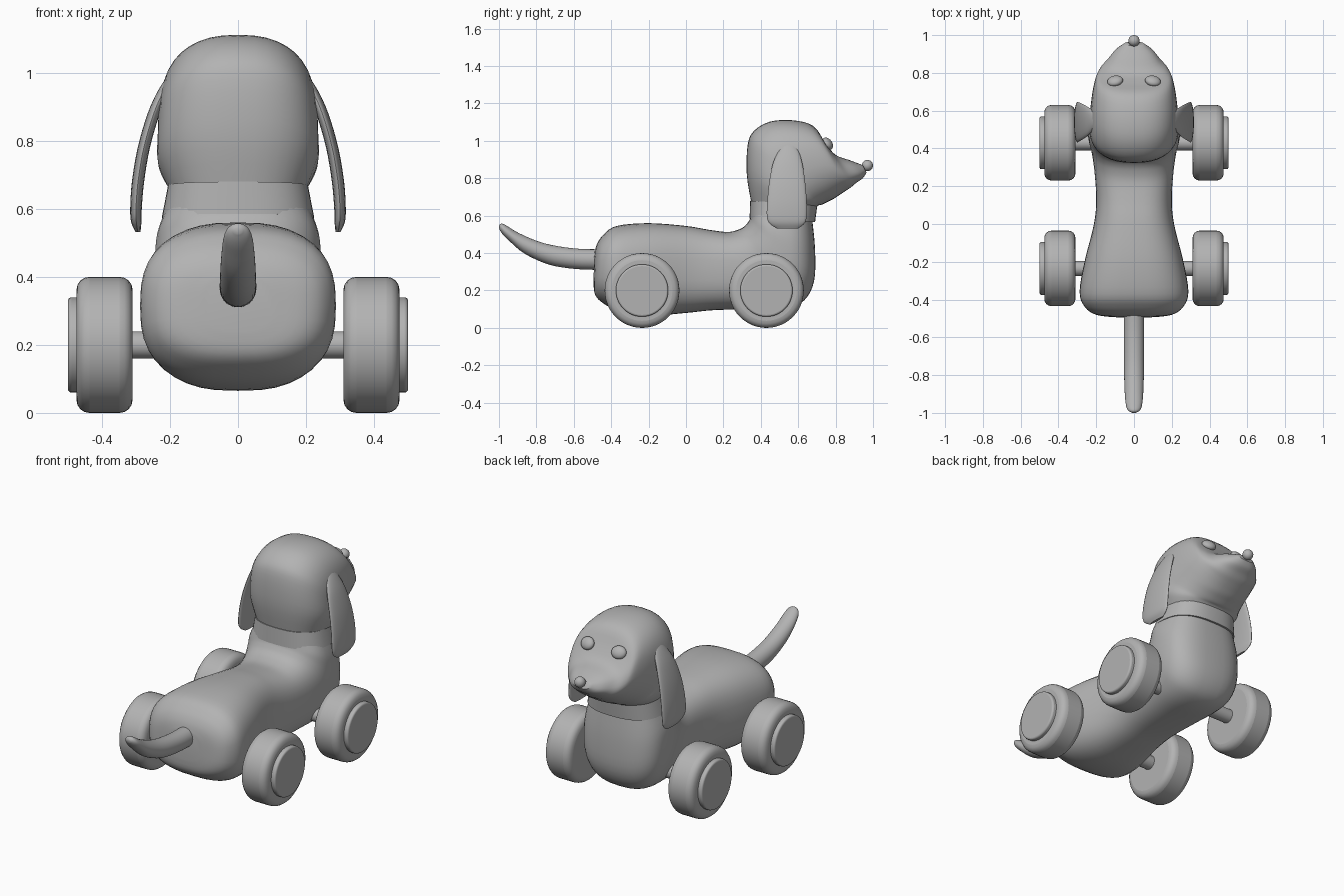
import bpy, bmesh, math
from mathutils import Vector

cube = bpy.data.objects.get("Cube")
if cube:
    bpy.data.objects.remove(cube)

grey = bpy.data.materials.new("plain_grey")
grey.use_nodes = True
COLOUR = (0.45, 0.45, 0.45, 1)
grey.diffuse_color = COLOUR
grey.node_tree.nodes["Principled BSDF"].inputs["Base Color"].default_value = COLOUR
parts = []


def finish(name, bm):
    bmesh.ops.recalc_face_normals(bm, faces=bm.faces)
    mesh = bpy.data.meshes.new(name)
    bm.to_mesh(mesh)
    bm.free()
    mesh.materials.append(grey)
    obj = bpy.data.objects.new(name, mesh)
    bpy.context.collection.objects.link(obj)
    parts.append(obj)
    return obj


def smooth_rows(rows, steps):
    """Catmull-Rom interpolation between control sections."""
    out = []
    for i in range(len(rows) - 1):
        quad = [rows[max(i - 1, 0)], rows[i], rows[i + 1], rows[min(i + 2, len(rows) - 1)]]
        for s in range(steps):
            t = s / steps
            out.append([b + 0.5 * t * (c - a + t * (2*a - 5*b + 4*c - d + t * (3*(b - c) + d - a)))
                        for a, b, c, d in zip(*quad)])
    return out + [list(rows[-1])]


def loft(name, rows, power=2.0, steps=4, segs=40, side=1):
    """Skin sections given as (y, z) of two opposite points, half width and x centre."""
    bm = bmesh.new()
    rings = []
    for y0, z0, y1, z1, width, cx in smooth_rows(rows, steps):
        ring = []
        for k in range(segs):
            a = math.tau * k / segs
            c, s = (math.copysign(abs(f) ** (2 / power), f) for f in (math.cos(a), math.sin(a)))
            ring.append(bm.verts.new((side * (cx + width * c),
                                      (y0 + y1) / 2 + s * (y0 - y1) / 2,
                                      (z0 + z1) / 2 + s * (z0 - z1) / 2)))
        rings.append(ring)
    for r0, r1 in zip(rings, rings[1:]):
        for k in range(segs):
            n = (k + 1) % segs
            bm.faces.new((r0[k], r0[n], r1[n], r1[k]))
    bm.faces.new(rings[0])
    bm.faces.new(rings[-1])
    return finish(name, bm)


def disc(name, x0, x1, y, z, radius, bevel=0):
    """Cylinder along x with rounded rims."""
    bm = bmesh.new()
    bmesh.ops.create_cone(bm, cap_ends=True, segments=48, radius1=radius, radius2=radius,
                          depth=abs(x1 - x0))
    obj = finish(name, bm)
    obj.location = ((x0 + x1) / 2, y, z)
    obj.rotation_euler.y = math.pi / 2
    if bevel:
        mod = obj.modifiers.new("rim", "BEVEL")
        mod.width, mod.segments = bevel, 4
    return obj


def ball(name, location, scale, rotation=(0, 0, 0)):
    bm = bmesh.new()
    bmesh.ops.create_uvsphere(bm, u_segments=24, v_segments=14, radius=1)
    obj = finish(name, bm)
    obj.location, obj.scale, obj.rotation_euler = location, Vector(scale), rotation
    return obj


# Body, turning up into the neck
loft("body", [
    (-.49, .40, -.495, .24, .10, 0),
    (-.475, .45, -.485, .175, .20, 0),
    (-.44, .50, -.44, .13, .26, 0),
    (-.37, .545, -.35, .085, .288, 0),
    (-.2, .56, -.2, .065, .262, 0),
    (0, .545, 0, .08, .212, 0),
    (.12, .525, .15, .095, .20, 0),
    (.22, .513, .35, .10, .21, 0),
    (.28, .525, .53, .105, .225, 0),
    (.315, .545, .63, .145, .24, 0),
    (.335, .57, .685, .25, .245, 0),
    (.345, .59, .69, .42, .24, 0),
    (.35, .62, .675, .58, .212, 0)], power=2.7)

# Head, turning forward into the snout
loft("head", [
    (.35, .665, .69, .64, .20, 0),
    (.325, .82, .71, .655, .235, 0),
    (.33, .98, .73, .66, .236, 0),
    (.365, 1.055, .76, .675, .234, 0),
    (.45, 1.103, .79, .69, .228, 0),
    (.57, 1.11, .82, .71, .218, 0),
    (.68, 1.08, .85, .73, .202, 0),
    (.745, .99, .88, .75, .178, 0),
    (.80, .925, .91, .775, .143, 0),
    (.88, .895, .945, .80, .10, 0),
    (.945, .87, .965, .83, .05, 0)], power=2.4)

# Collar band
loft("collar", [(.34, .585, .69, .565, .224, 0),
                (.343, .68, .702, .655, .206, 0)], power=2.5, steps=1)

# Tail curving up
loft("tail", [
    (-.45, .42, -.45, .31, .054, 0),
    (-.6, .425, -.59, .315, .054, 0),
    (-.76, .453, -.73, .338, .053, 0),
    (-.89, .505, -.86, .395, .05, 0),
    (-.965, .55, -.945, .465, .043, 0),
    (-.99, .557, -.98, .50, .032, 0),
    (-1.0, .545, -.998, .527, .012, 0)])

# Drooping ears and eyes
for label, side in (("left", 1), ("right", -1)):
    loft(label + "_ear", [
        (.53, .995, .57, .995, .006, .198),
        (.498, .95, .60, .95, .016, .218),
        (.465, .88, .622, .88, .018, .248),
        (.445, .78, .637, .78, .018, .277),
        (.435, .68, .645, .68, .018, .294),
        (.432, .60, .645, .60, .017, .300),
        (.445, .56, .635, .56, .015, .299),
        (.485, .532, .60, .532, .007, .294)], segs=24, side=side)
    ball(label + "_eye", (side * .10, .757, .985), (.042, .024, .036),
         (math.radians(35), 0, -side * math.radians(12)))

# Nose
ball("nose", (0, .97, .868), (.03, .03, .03))

# Axles, wheels and hub caps
for end, y in (("front", .43), ("back", -.235)):
    disc(end + "_axle", -.33, .33, y, .2, .04)
    for label, side in (("left", 1), ("right", -1)):
        disc(f"{end}_{label}_wheel", side * .31, side * .475, y, .2, .2, .038)
        disc(f"{end}_{label}_hub", side * .45, side * .5, y, .2, .14, .01)

# Smooth shading with sharp rims kept
bpy.ops.object.select_all(action="DESELECT")
for obj in parts:
    obj.select_set(True)
bpy.context.view_layer.objects.active = parts[0]
bpy.ops.object.shade_smooth_by_angle(angle=math.radians(40))
